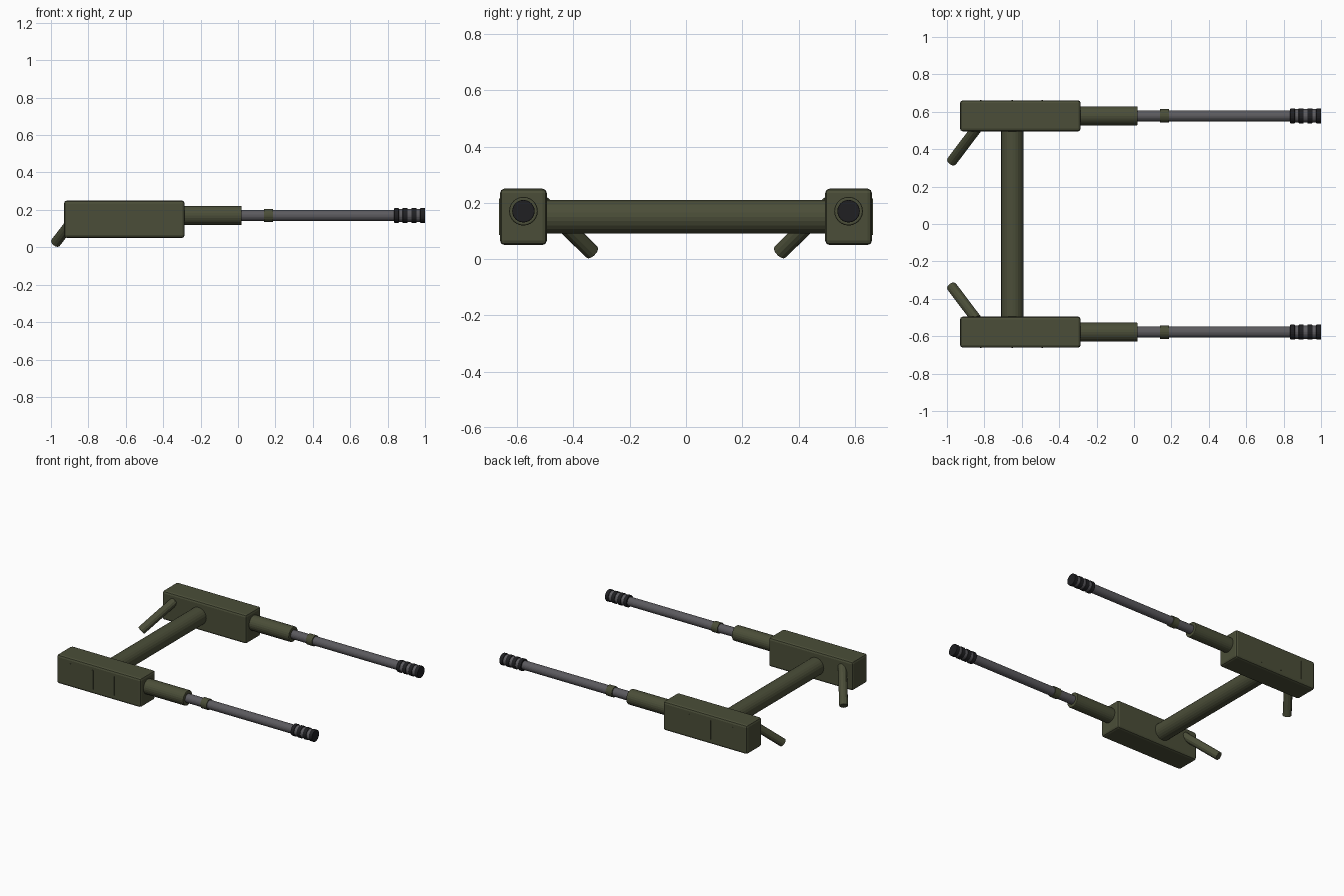
import bpy, math
from mathutils import Vector

if "Cube" in bpy.data.objects:
    bpy.data.objects.remove(bpy.data.objects["Cube"])


def material(name, rgb):
    m = bpy.data.materials.new(name)
    m.diffuse_color = (*rgb, 1)
    m.use_nodes = True
    m.node_tree.nodes["Principled BSDF"].inputs["Base Color"].default_value = m.diffuse_color
    return m


OLIVE = material("olive_paint", (0.07, 0.076, 0.04))
STEEL = material("grey_steel", (0.105, 0.102, 0.112))
DARK = material("dark_steel", (0.014, 0.014, 0.016))


def bevel(ob, width, segments=2):
    mod = ob.modifiers.new("edge", 'BEVEL')
    mod.width, mod.segments = width, segments
    mod.limit_method = 'ANGLE'
    mod.angle_limit = math.radians(50)


def box(name, lo, hi, mat, edge=0):
    lo, hi = Vector(lo), Vector(hi)
    bpy.ops.mesh.primitive_cube_add(size=1, location=(lo + hi) / 2)
    ob = bpy.context.object
    ob.name = name
    ob.scale = hi - lo
    bpy.ops.object.transform_apply(location=False, rotation=False, scale=True)
    ob.data.materials.append(mat)
    if edge:
        bevel(ob, edge)
    return ob


def rod(name, a, b, radius, mat, sides=24, edge=0):
    a, b = Vector(a), Vector(b)
    bpy.ops.mesh.primitive_cylinder_add(vertices=sides, radius=radius,
                                        depth=(b - a).length, location=(a + b) / 2)
    ob = bpy.context.object
    ob.name = name
    ob.rotation_euler = (b - a).to_track_quat('Z', 'Y').to_euler()
    ob.data.materials.append(mat)
    if edge:
        bevel(ob, edge)
    return ob


Y, Z = 0.578, 0.17   # barrel axis

for side, s in (("right", -1), ("left", 1)):
    def axial(part, x0, x1, r, mat, edge=0):
        return rod(f"{side}_{part}", (x0, s * Y, Z), (x1, s * Y, Z), r, mat, 24, edge)

    # receiver housing
    y0, y1 = sorted((s * 0.495, s * 0.661))
    box(f"{side}_receiver", (-0.93, y0, 0.05), (-0.285, y1, 0.25), OLIVE, 0.015)

    # thin ribs on the outer face
    for i, x in enumerate((-0.82, -0.65, -0.49)):
        y0, y1 = sorted((s * 0.655, s * 0.664))
        box(f"{side}_rib_{i}", (x - 0.004, y0, 0.085), (x + 0.004, y1, 0.215), OLIVE)

    # barrel with its sleeve and collar
    axial("sleeve", -0.3, 0.02, 0.051, OLIVE, 0.005)
    axial("barrel", 0.0, 0.99, 0.03, STEEL)
    axial("collar", 0.14, 0.187, 0.036, OLIVE)

    # muzzle brake: grey core with dark rings
    axial("muzzle_core", 0.84, 0.99, 0.036, STEEL)
    for i, (a, b) in enumerate(((0.835, 0.86), (0.88, 0.907), (0.927, 0.954), (0.974, 1.0))):
        axial(f"muzzle_ring_{i}", a, b, 0.04, DARK, 0.003)

    # slanted hand grip
    rod(f"{side}_grip", (-0.976, s * 0.333, 0.023), (-0.84, s * 0.513, 0.2),
        0.028, OLIVE, 12, 0.003)

# cross tube joining both receivers
rod("cross_tube", (-0.65, -0.52, 0.15), (-0.65, 0.52, 0.15), 0.06, OLIVE, 24)
